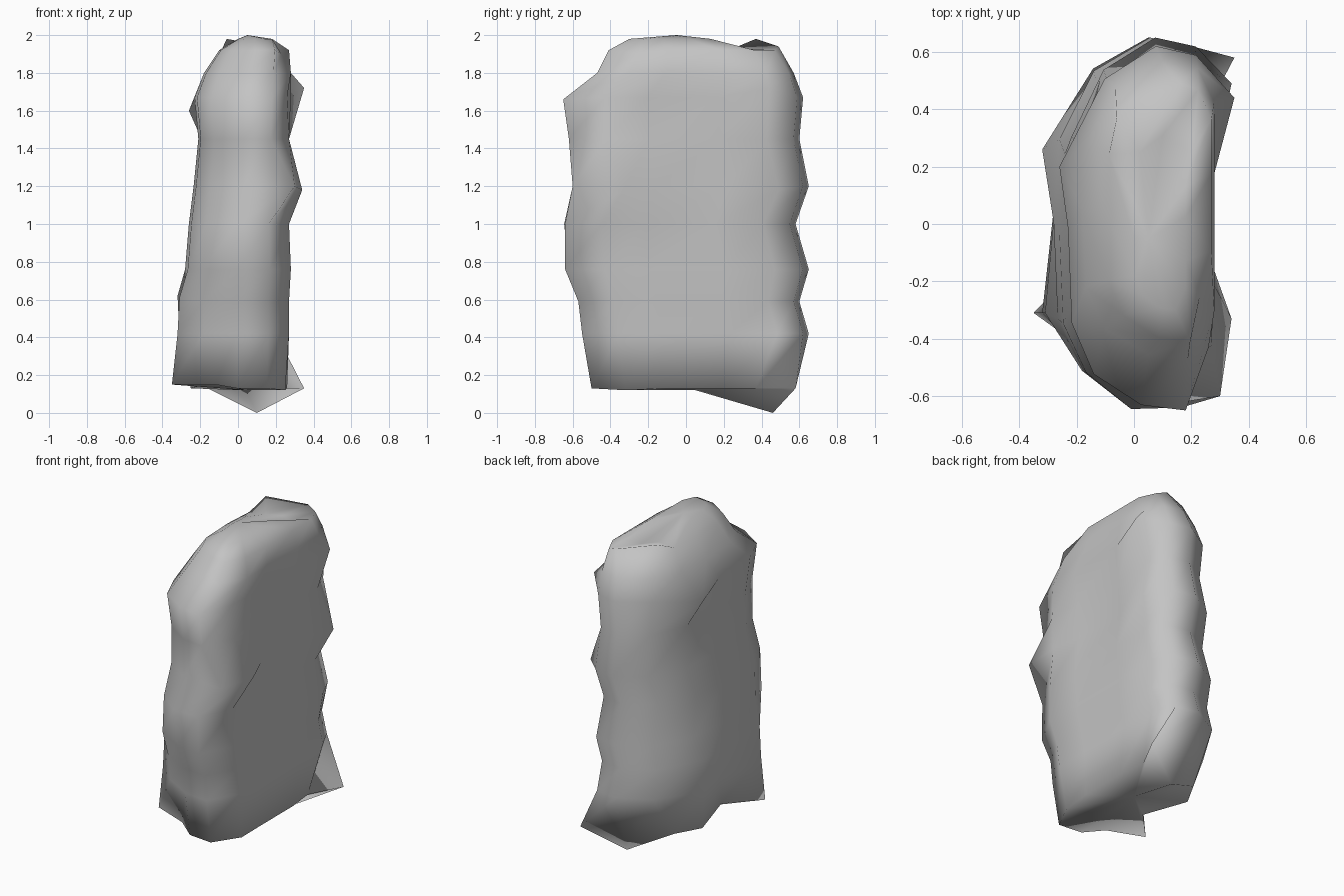
import bpy
import bmesh
from mathutils import Vector

cube = bpy.data.objects.get("Cube")
if cube:
    bpy.data.objects.remove(cube, do_unlink=True)

# Weathered grey stone
stone = bpy.data.materials.new("grey stone")
stone.use_nodes = True
colour = (0.55, 0.55, 0.55, 1)
stone.diffuse_color = colour
shader = stone.node_tree.nodes["Principled BSDF"]
shader.inputs["Base Color"].default_value = colour
shader.inputs["Roughness"].default_value = 0.9

# Cross-section: flat broad side, rounded back, broad side, chamfered front
section = [(1, -.68), (1, -.3), (1, .3), (1, .72),
           (.75, .95), (.2, 1), (-.5, .82),
           (-.93, .45), (-1, 0), (-.95, -.52),
           (-.65, -.8), (0, -.97), (.6, -1)]

# Levels from the base up: height, left x, right x, front y, back y
levels = [
    (.13, -.27, .26, -.5, .56),
    (.42, -.28, .27, -.55, .65),
    (.59, -.28, .27, -.57, .6),
    (.76, -.28, .28, -.64, .65),
    (1, -.26, .27, -.64, .58),
    (1.2, -.235, .28, -.6, .65),
    (1.45, -.21, .27, -.62, .6),
    (1.67, -.23, .28, -.65, .62),
    (1.8, -.18, .28, -.47, .57),
    (1.92, -.1, .27, -.41, .49),
    (1.98, 0, .18, -.3, .2),
]

# Broken corners by level: section point and its position
chips = {
    "base": (0, {0: (.25, -.32, .12), 3: (.24, .37, .13),
                 4: (.35, .58, .13), 5: (.1, .46, 0),
                 6: (-.16, .35, .13), 7: (-.25, .19, .13),
                 8: (-.17, -.12, .15), 9: (-.35, -.31, .15),
                 10: (-.12, -.4, .15)}),
    "foot": (1, {7: (-.31, .26, .4), 9: (-.32, -.31, .42)}),
    "shin": (2, {7: (-.32, .26, .62), 9: (-.31, -.31, .61)}),
    "waist": (4, {11: (-.01, -.645, 1)}),
    "chest": (5, {0: (.34, -.33, 1.18), 3: (.34, .49, 1.18),
                  12: (.3, -.6, 1.2)}),
    "shoulder": (7, {0: (.26, -.43, 1.67), 3: (.35, .44, 1.72),
                     7: (-.26, .2, 1.6), 12: (.18, -.65, 1.66)}),
    "brow": (9, {0: (.23, -.25, 1.9), 5: (.16, .49, 1.94),
                 6: (-.06, .37, 1.98)}),
    "crown": (10, {4: (.2, .25, 1.93), 5: (.1, .31, 1.92),
                   6: (.02, .25, 1.93)}),
}
broken = dict(chips.values())


def section_point(level, index):
    z, left, right, front, back = levels[level]
    u, v = section[index]
    x = (left + right) / 2 + u * (right - left) / 2
    y = (front + back) / 2 + v * (back - front) / 2
    return Vector(broken.get(level, {}).get(index, (x, y, z)))


# Standing stone slab
bm = bmesh.new()
count = len(section)
rings = [[bm.verts.new(section_point(i, j)) for j in range(count)]
         for i in range(len(levels))]
for low, high in zip(rings, rings[1:]):
    for j in range(count):
        k = (j + 1) % count
        bm.faces.new((low[j], low[k], high[k], high[j]))

# Crown and underside fans
crown = bm.verts.new((.05, -.05, 2))
under = bm.verts.new((.04, .05, .12))
for j in range(count):
    k = (j + 1) % count
    bm.faces.new((rings[-1][j], rings[-1][k], crown))
    bm.faces.new((rings[0][k], rings[0][j], under))
bmesh.ops.recalc_face_normals(bm, faces=bm.faces)

mesh = bpy.data.meshes.new("stone_slab")
bm.to_mesh(mesh)
bm.free()
mesh.materials.append(stone)
slab = bpy.data.objects.new("stone_slab", mesh)
bpy.context.collection.objects.link(slab)

# Soft worn shading
bpy.ops.object.select_all(action="DESELECT")
slab.select_set(True)
bpy.context.view_layer.objects.active = slab
bpy.ops.object.shade_smooth()
